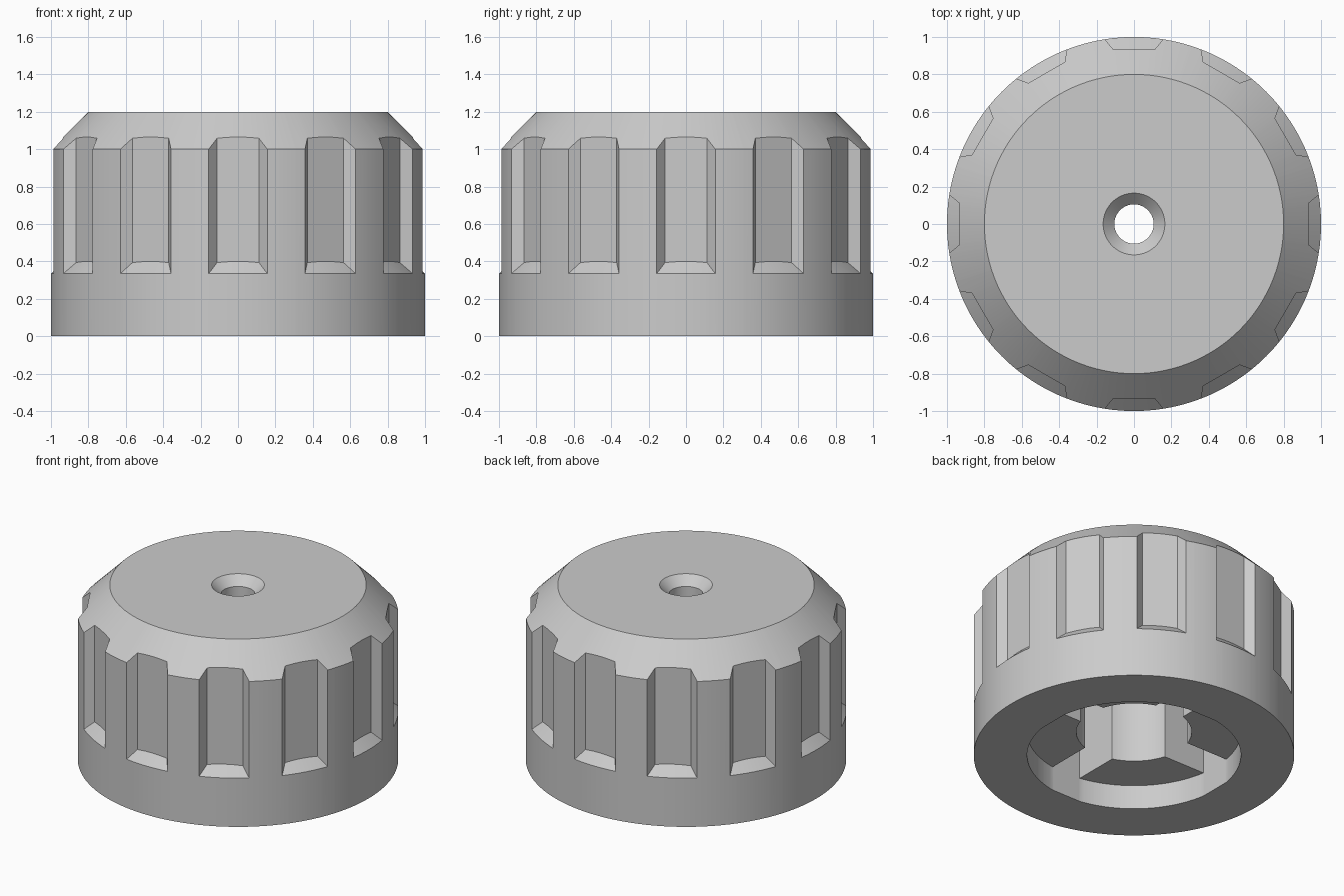
import bpy
import bmesh
from math import sin, cos, tan, asin, atan2, radians, degrees, hypot

cube = bpy.data.objects.get("Cube")
if cube:
    bpy.data.objects.remove(cube, do_unlink=True)

# Main sizes
HEIGHT, TOP_R = 1.2, 0.8
GRIP_Z, SHOULDER_Z = 0.335, 1.0
FLOOR_R, FLOOR_HALF, GRIP_EDGE = 0.935, 0.112, 9.0
RECESS_R, LEDGE_Z, CEILING_Z = 0.667, 0.166, 0.9
BORE_R, SLOT_HALF = 0.36, 0.11
HOLE_R, SINK_R = 0.105, 0.165

FLOOR_EDGE = degrees(atan2(FLOOR_HALF, FLOOR_R))
SLOT_END = degrees(asin(SLOT_HALF / RECESS_R))
SLOT_MOUTH = degrees(asin(SLOT_HALF / BORE_R))


def off_centre(angle, step):
    """Angle to the nearest multiple of step."""
    return abs((angle + step / 2) % step - step / 2)


def grip_radius(angle):
    """Outer radius, dipping to a flat floor in each finger groove."""
    a = off_centre(angle, 30)
    if a < FLOOR_EDGE + 0.01:
        return FLOOR_R / cos(radians(a))
    return 1.0


def recess_radius(angle):
    """Radius of the lower recess, flat where a slot ends."""
    a = off_centre(angle, 90)
    if a < SLOT_END:
        return RECESS_R * cos(radians(SLOT_END)) / cos(radians(a))
    return RECESS_R


def bore_radius(angle):
    """Radius of the bore with its four straight slots."""
    a = off_centre(angle, 90)
    if a < SLOT_END + 0.01:
        return recess_radius(angle)
    if a < SLOT_MOUTH:
        return SLOT_HALF / sin(radians(a))
    return BORE_R


def section(angle):
    """Closed radius and height profile of the knob at one angle."""
    g, r, b = grip_radius(angle), recess_radius(angle), bore_radius(angle)
    return [(1, 0), (1, GRIP_Z), (g, GRIP_Z + 1 - g), (g, SHOULDER_Z + 1 - g),
            (TOP_R, HEIGHT), (SINK_R, HEIGHT), (HOLE_R, HEIGHT - SINK_R + HOLE_R),
            (HOLE_R, CEILING_Z), (b, CEILING_Z), (b, LEDGE_Z), (r, LEDGE_Z), (r, 0)]


# Angles: an even sweep plus every groove and slot corner
angles = {float(a) for a in range(0, 360, 3)}
for step, corners in ((30, (FLOOR_EDGE, GRIP_EDGE)), (90, (SLOT_END, SLOT_MOUTH))):
    for centre in range(0, 360, step):
        for c in corners:
            angles |= {round((centre + c) % 360, 4), round((centre - c) % 360, 4)}
angles = sorted(angles)

# Knob: sections swept around the axis
bm = bmesh.new()
rings = []
for a in angles:
    t = radians(a)
    rings.append([bm.verts.new((r * cos(t), r * sin(t), z)) for r, z in section(a)])
for i, ring in enumerate(rings):
    after = rings[(i + 1) % len(rings)]
    for k in range(len(ring)):
        n = (k + 1) % len(ring)
        bm.faces.new((ring[k], after[k], after[n], ring[n]))
bmesh.ops.remove_doubles(bm, verts=bm.verts, dist=0.0005)
bmesh.ops.recalc_face_normals(bm, faces=bm.faces)

mesh = bpy.data.meshes.new("knob")
bm.to_mesh(mesh)
bm.free()
knob = bpy.data.objects.new("knob", mesh)
bpy.context.collection.objects.link(knob)

# Plain grey material
grey = bpy.data.materials.new("light_grey")
grey.use_nodes = True
colour = (0.6, 0.6, 0.6, 1)
grey.diffuse_color = colour
grey.node_tree.nodes["Principled BSDF"].inputs["Base Color"].default_value = colour
mesh.materials.append(grey)

bpy.ops.object.select_all(action="DESELECT")
knob.select_set(True)
bpy.context.view_layer.objects.active = knob
bpy.ops.object.shade_smooth_by_angle(angle=radians(25))
